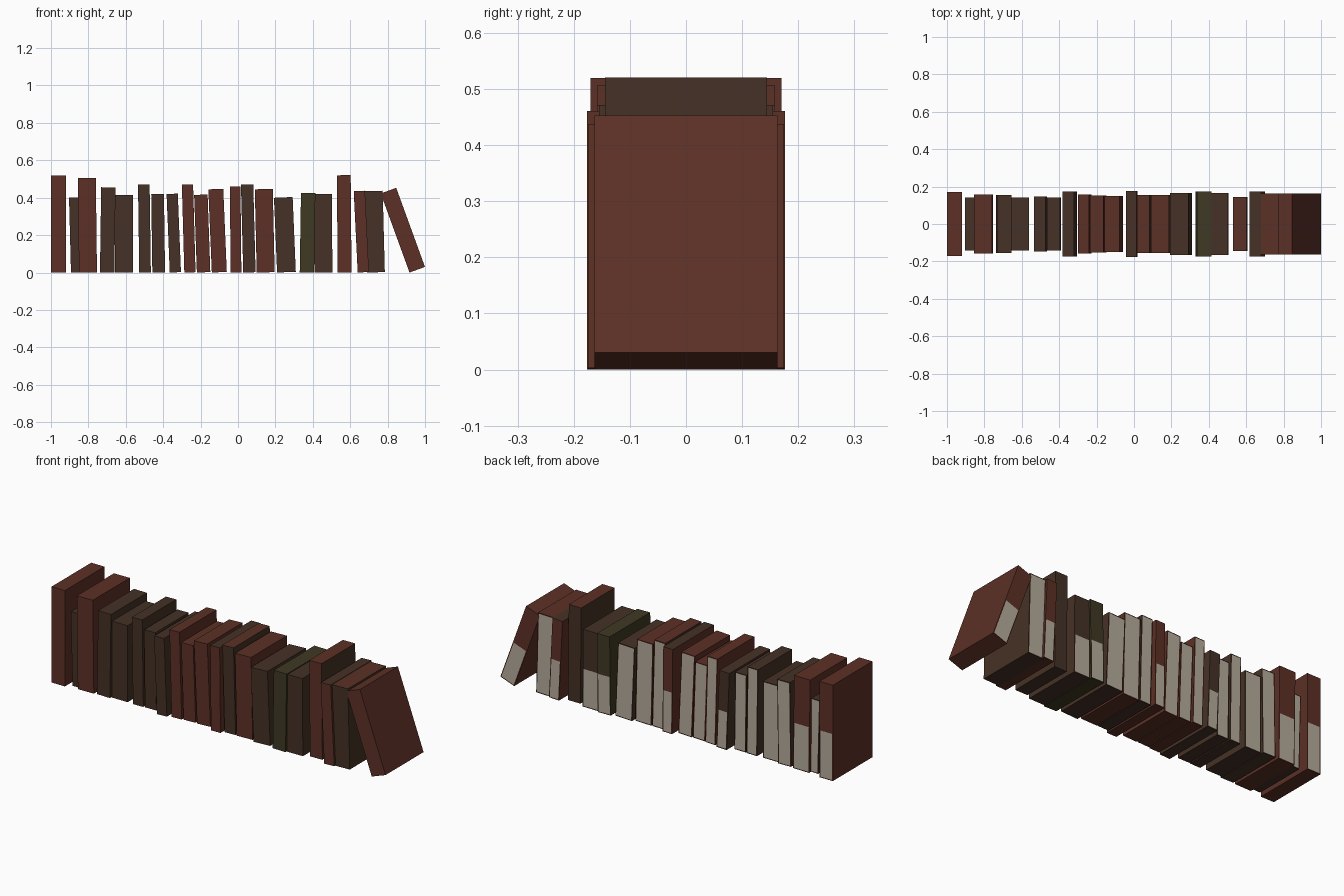
import bpy
import bmesh
import math
from mathutils import Matrix, Vector

cube = bpy.data.objects.get("Cube")
if cube:
    bpy.data.objects.remove(cube, do_unlink=True)


def make_material(name, rgb):
    mat = bpy.data.materials.new(name)
    mat.use_nodes = True
    colour = (*rgb, 1.0)
    mat.diffuse_color = colour
    mat.node_tree.nodes["Principled BSDF"].inputs["Base Color"].default_value = colour
    return mat


MATERIALS = [
    make_material("red leather", (.107, .03, .019)),
    make_material("brown leather", (.06, .031, .019)),
    make_material("olive leather", (.05, .04, .017)),
    make_material("cream paper", (.46, .41, .33)),
]
RED, BROWN, OLIVE, PAPER = range(len(MATERIALS))
LETTER = {"r": RED, "b": BROWN, "o": OLIVE}
BOARD = 0.007  # cover thickness seen around the pages


def add_book(name, left, width, height, lean, half_depth, colours, pages):
    """Closed cover with pages inset on the back; colours = spine, top, sides."""
    spine, top, side = (LETTER[c] for c in colours)
    bm = bmesh.new()
    bmesh.ops.create_cube(bm, size=1.0)
    bmesh.ops.scale(bm, vec=(width, 2 * half_depth, height), verts=bm.verts)
    bmesh.ops.translate(bm, vec=(width / 2, 0, height / 2), verts=bm.verts)
    bm.normal_update()

    # cover colours by face direction
    for face in bm.faces:
        n = face.normal
        face.material_index = spine if n.y < -.5 else top if n.z > .5 else side

    # page block on the back
    back = max(bm.faces, key=lambda f: f.normal.y)
    if pages == "half":
        geom = [back, *back.edges, *back.verts]
        bmesh.ops.bisect_plane(bm, geom=geom, plane_co=(0, 0, height / 2),
                               plane_no=(0, 0, 1))
        bm.normal_update()
        back = min((f for f in bm.faces if f.normal.y > .5),
                   key=lambda f: f.calc_center_median().z)
    if pages != "none":
        bmesh.ops.inset_individual(bm, faces=[back], thickness=BOARD)
        back.material_index = PAPER

    # lean the book and rest its lowest corner on the shelf
    turn = Matrix.Rotation(-math.radians(lean), 3, "Y")
    bmesh.ops.rotate(bm, cent=(0, 0, 0), matrix=turn, verts=bm.verts)
    low = min(v.co.z for v in bm.verts)
    bmesh.ops.translate(bm, vec=Vector((left, 0, -low)), verts=bm.verts)

    mesh = bpy.data.meshes.new(name)
    bm.to_mesh(mesh)
    bm.free()
    for mat in MATERIALS:
        mesh.materials.append(mat)
    obj = bpy.data.objects.new(name, mesh)
    bpy.context.collection.objects.link(obj)
    return obj


# left edge at the foot, width, height, lean in degrees, half depth, colours, pages
BOOKS = [
    (-1, .08, .52, 0, .17, "rrr", "half"),
    (-.893, .055, .4, 1.5, .143, "bbb", "full"),
    (-.85, .096, .505, .7, .159, "rrr", "half"),
    (-.738, .077, .455, -.8, .154, "bbb", "full"),
    (-.657, .095, .415, 0, .143, "bbb", "full"),
    (-.528, .062, .47, .8, .146, "bbb", "full"),
    (-.458, .068, .42, .8, .143, "bbb", "full"),
    (-.365, .06, .42, 2.3, .174, "bbb", "half"),
    (-.287, .06, .47, 1.6, .159, "rrr", "full"),
    (-.22, .072, .415, 2, .152, "rrr", "full"),
    (-.14, .08, .445, 2.4, .151, "rrr", "full"),
    (-.039, .057, .46, .6, .176, "rbr", "half"),
    (.028, .066, .47, 1.5, .155, "brb", "full"),
    (.1, .096, .445, 1.3, .154, "rrr", "full"),
    (.209, .1, .4, 2.4, .165, "bbb", "full"),
    (.33, .077, .425, -.9, .174, "ooo", "half"),
    (.41, .095, .42, .5, .165, "bbb", "half"),
    (.533, .074, .52, .5, .144, "rrb", "none"),
    (.64, .06, .435, 2.8, .175, "rbr", "half"),
    (.69, .095, .435, 1.5, .163, "brb", "full"),
    (.917, .088, .45, 20, .163, "rrr", "half"),
]

for number, book in enumerate(BOOKS, 1):
    add_book(f"book_{number:02d}", *book)
